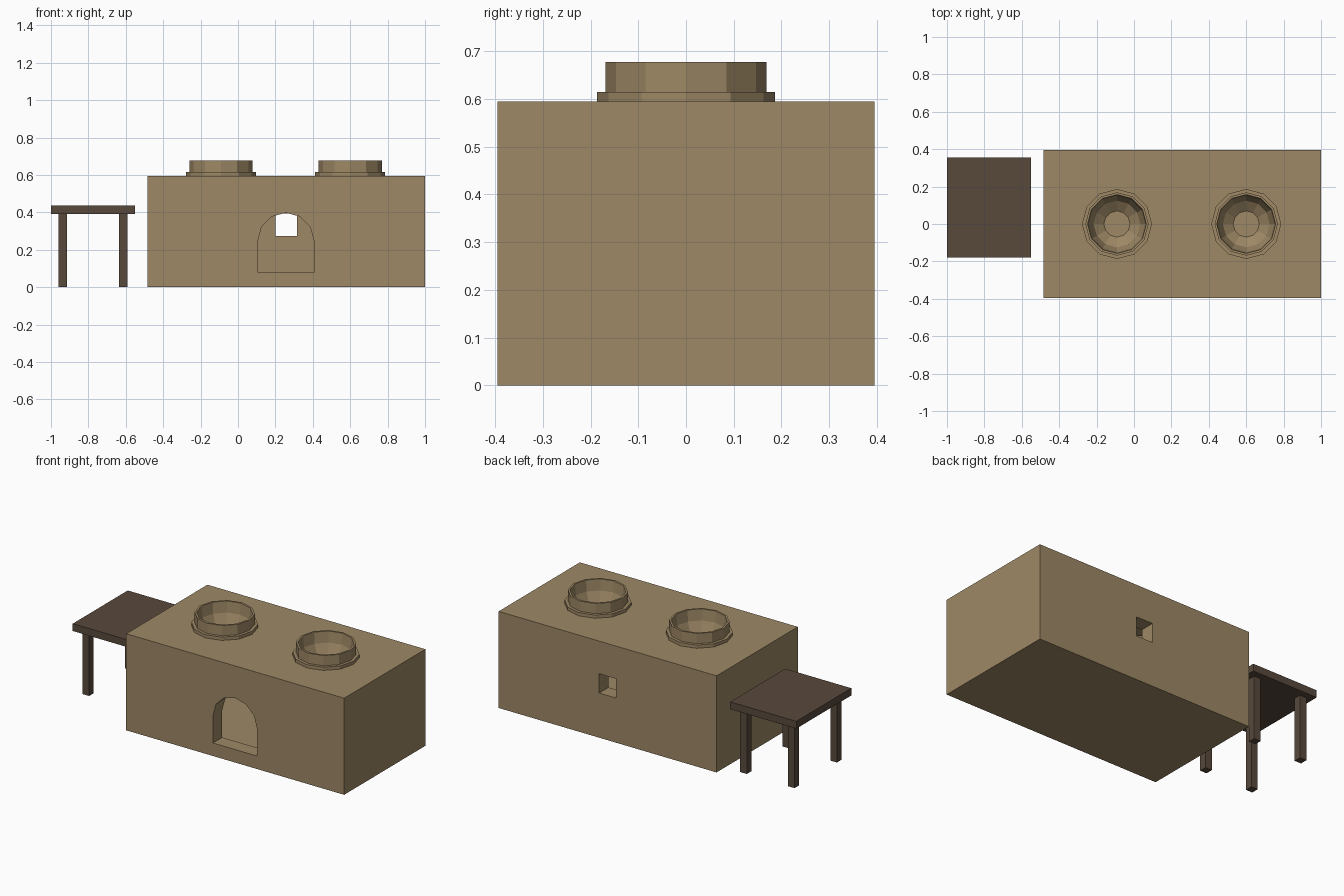
import bpy, bmesh, math
from mathutils import Vector

if "Cube" in bpy.data.objects:
    bpy.data.objects.remove(bpy.data.objects["Cube"])


def material(name, rgb):
    m = bpy.data.materials.new(name)
    m.diffuse_color = (*rgb, 1)
    m.use_nodes = True
    m.node_tree.nodes["Principled BSDF"].inputs["Base Color"].default_value = m.diffuse_color
    return m


CLAY = material("clay", (0.34, 0.246, 0.13))
WOOD = material("dark_wood", (0.099, 0.067, 0.046))


def finish(name, bm, mat):
    bmesh.ops.recalc_face_normals(bm, faces=bm.faces[:])
    me = bpy.data.meshes.new(name)
    bm.to_mesh(me)
    bm.free()
    me.materials.append(mat)
    ob = bpy.data.objects.new(name, me)
    bpy.context.collection.objects.link(ob)
    return ob


def box(name, lo, hi, mat):
    bm = bmesh.new()
    bmesh.ops.create_cube(bm, size=1)
    for v in bm.verts:
        v.co = Vector([(a + b) / 2 + c * (b - a) for a, b, c in zip(lo, hi, v.co)])
    return finish(name, bm, mat)


def prism(name, points, offset, mat):
    bm = bmesh.new()
    face = bm.faces.new([bm.verts.new(p) for p in points])
    ext = bmesh.ops.extrude_face_region(bm, geom=[face])
    moved = [g for g in ext["geom"] if isinstance(g, bmesh.types.BMVert)]
    bmesh.ops.translate(bm, verts=moved, vec=offset)
    return finish(name, bm, mat)


def lathe(name, profile, centre_x, mat, sides=12):
    bm = bmesh.new()
    vs = [bm.verts.new((r, 0, z)) for r, z in profile]
    es = [bm.edges.new(p) for p in zip(vs, vs[1:])]
    bmesh.ops.spin(bm, geom=vs + es, cent=(0, 0, 0), axis=(0, 0, 1),
                   angle=2 * math.pi, steps=sides)
    bmesh.ops.remove_doubles(bm, verts=bm.verts[:], dist=1e-4)
    bmesh.ops.translate(bm, verts=bm.verts[:], vec=(centre_x, 0, 0))
    return finish(name, bm, mat)


def cut(target, cutter):
    mod = target.modifiers.new("cut", "BOOLEAN")
    mod.operation, mod.solver, mod.object = "DIFFERENCE", "EXACT", cutter
    bpy.context.view_layer.objects.active = target
    bpy.ops.object.modifier_apply(modifier=mod.name)
    bpy.data.objects.remove(cutter)


# Hollow clay stove body
body = box("stove_body", (-0.485, -0.395, 0), (1, 0.395, 0.595), CLAY)
cut(body, box("room_cutter", (-0.395, -0.305, 0.02), (0.91, 0.305, 0.505), CLAY))

# Arched fire opening at the front
cx, r, spring = 0.256, 0.15, 0.248
arch = [(cx - r, -0.45, 0.08), (cx + r, -0.45, 0.08)]
arch += [(cx + r * math.cos(math.pi * i / 6), -0.45, spring + r * math.sin(math.pi * i / 6))
         for i in range(7)]
cut(body, prism("arch_cutter", arch, (0, 0.2, 0), CLAY))

# Square vent at the back
cut(body, box("vent_cutter", (0.2, 0.25, 0.275), (0.315, 0.45, 0.394), CLAY))

# Two cooking bowls set in the roof
bowl = [(0, 0.49), (0.085, 0.49), (0.135, 0.535), (0.165, 0.595), (0.187, 0.595),
        (0.187, 0.615), (0.169, 0.615), (0.169, 0.678), (0.157, 0.678),
        (0.15, 0.61), (0.125, 0.55), (0.07, 0.51), (0, 0.51)]
for side, x in (("left", -0.091), ("right", 0.6)):
    ring = [(x + 0.17 * math.cos(math.pi * i / 6), 0.17 * math.sin(math.pi * i / 6), 0.45)
            for i in range(12)]
    cut(body, prism("bowl_cutter", ring, (0, 0, 0.3), CLAY))
    lathe(side + "_bowl", bowl, x, CLAY)

# Small wooden table
box("table_top", (-1, -0.18, 0.392), (-0.55, 0.355, 0.437), WOOD)
for sx, x in (("left", -0.9375), ("right", -0.6125)):
    for sy, y in (("front", -0.12), ("back", 0.2925)):
        box(f"{sy}_{sx}_table_leg", (x - 0.0225, y - 0.0225, 0),
            (x + 0.0225, y + 0.0225, 0.392), WOOD)
